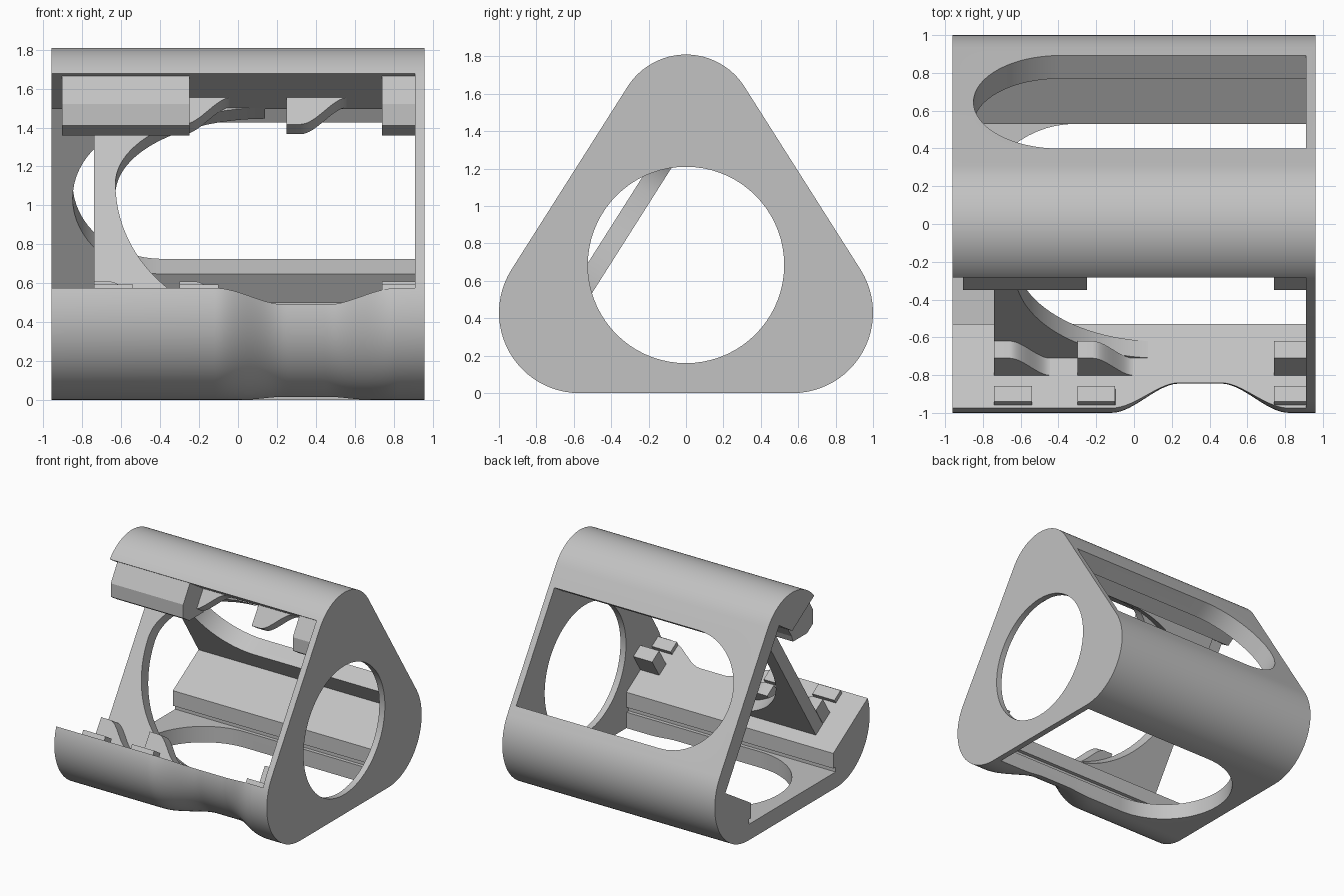
import bpy, bmesh
from math import sin, cos, pi, radians

if "Cube" in bpy.data.objects:
    bpy.data.objects.remove(bpy.data.objects["Cube"])

grey = bpy.data.materials.new("plain grey")
grey.use_nodes = True
grey.diffuse_color = (0.54, 0.54, 0.54, 1)
grey.node_tree.nodes["Principled BSDF"].inputs["Base Color"].default_value = (0.54, 0.54, 0.54, 1)

C, S = 0.845, 0.536            # normal of the sloped sides
LOW, HIGH = -0.037, 1.264      # pocket limits measured along the slope
LEFT, RIGHT, PLATE = -0.96, 0.96, 0.91


# Mappings from profile coordinates to space
def along_x(u, v, w):
    return (w, u, v)


def upright(u, v, w):
    return (u, v, w)


def front_slope(x, t, n):
    return (x, S * t - C * n, C * t + S * n)


def back_slope(x, t, n):
    return (x, C * n - S * t, C * t + S * n)


def loft(name, sections):
    bm = bmesh.new()
    rings = [[bm.verts.new(p) for p in sec] for sec in sections]
    for a, b in zip(rings, rings[1:]):
        for i in range(len(a)):
            j = (i + 1) % len(a)
            bm.faces.new((a[i], a[j], b[j], b[i]))
    bm.faces.new(rings[0])
    bm.faces.new(rings[-1])
    bmesh.ops.recalc_face_normals(bm, faces=bm.faces)
    mesh = bpy.data.meshes.new(name)
    bm.to_mesh(mesh)
    bm.free()
    mesh.materials.append(grey)
    ob = bpy.data.objects.new(name, mesh)
    bpy.context.collection.objects.link(ob)
    return ob


def prism(name, pts, lo, hi, place):
    return loft(name, [[place(u, v, w) for u, v in pts] for w in (lo, hi)])


def select(ob):
    bpy.ops.object.select_all(action='DESELECT')
    ob.select_set(True)
    bpy.context.view_layer.objects.active = ob


def cut(ob, cutter):
    cutter.hide_render = True
    select(ob)
    mod = ob.modifiers.new("cut", 'BOOLEAN')
    mod.operation, mod.solver, mod.object = 'DIFFERENCE', 'EXACT', cutter
    bpy.ops.object.modifier_apply(modifier=mod.name)
    bpy.data.objects.remove(cutter)


def smooth(ob):
    select(ob)
    bpy.ops.object.shade_smooth_by_angle(angle=radians(28))


def arc(cx, cy, rx, ry, a, b, n):
    angles = [radians(a + (b - a) * i / n) for i in range(n + 1)]
    return [(cx + rx * cos(k), cy + ry * sin(k)) for k in angles]


def ease(k):
    k = min(max(k, 0), 1)
    return k * k * (3 - 2 * k)


# Rounded triangular body with a finger scoop in the front lower corner
def section(x):
    dent = 0.155 * ease((x + 0.12) / 0.36) * ease((0.82 - x) / 0.36)
    front = [(y + dent, z) for y, z in arc(-0.57, 0.43, 0.43, 0.43, 270, 147.6, 24)]
    top = arc(0, 1.44, 0.37, 0.37, 147.6, 32.4, 24)
    back = arc(0.57, 0.43, 0.43, 0.43, 32.4, -90, 24)
    return [(x, y, z) for y, z in front + top + back]


stations = [LEFT] + [-0.12 + 0.94 * i / 40 for i in range(41)] + [RIGHT]
frame = loft("frame", [section(x) for x in stations])

# Inner cavity, open at the front and at one end
cavity = [(-0.53, 0.13), (0.53, 0.13), (0.56, 0.13), (0.56, 0.17), (0.53, 0.17),
          (0.53, 0.293), (0.862, 0.5), (0.168, 1.604), (0, 1.496), (-0.4, 1.75),
          (-1.2, 0.718), (-0.53, 0.293), (-0.53, 0.17), (-0.56, 0.17), (-0.56, 0.13)]
cavity.remove((-0.53, 0.13))
cavity.remove((0.53, 0.13))
cut(frame, prism("cavity_cutter", cavity, -1.1, PLATE, along_x))

# Round-ended windows in the back and bottom, round hole in the end plate
back_window = [(PLATE, 0.134)] + arc(-0.39, 0.594, 0.46, 0.46, 270, 90, 32) + [(PLATE, 1.054)]
cut(frame, prism("back_window_cutter", back_window, 0.92, 1.3, back_slope))
base_window = [(PLATE, -0.53)] + arc(-0.31, 0, 0.53, 0.53, 270, 90, 32) + [(PLATE, 0.53)]
cut(frame, prism("base_window_cutter", base_window, -0.1, 0.15, upright))
hole = arc(0, 0.685, 0.525, 0.525, 0, 360, 72)[:-1]
cut(frame, prism("end_hole_cutter", hole, 0.85, 1.1, along_x))
smooth(frame)

# Recessed front panel with a swept opening
tip_lower = arc(0.14, 0.8, 0.77, 0.84, 270, 180, 24)
tip_upper = arc(0.14, 0.8, 0.77, 0.46, 180, 90, 24)[1:]
panel = [(-0.74, LOW - 0.01)] + [p for p in tip_lower + tip_upper] + [(-0.74, HIGH - 0.004)]
smooth(prism("recessed_panel", panel, 0.71, 0.815, front_slope))


# Retaining tabs: straight, then sweeping back into the pocket wall
def tab(name, x0, x1, x2, depth, n0, n1, base, side):
    pts = [(x0, base - side * 0.01), (x0, base + side * depth)]
    if x2 > x1:
        for i in range(17):
            k = i / 16
            pts.append((x1 + (x2 - x1) * k, base + side * depth * (1 - ease(k))))
        pts.append((x2, base - side * 0.01))
    else:
        pts += [(x1, base + side * depth), (x1, base - side * 0.01)]
    smooth(prism(name, pts, n0, n1, front_slope))


for i, (x0, x1, x2) in enumerate([(-0.74, -0.66, -0.44), (-0.3, -0.22, 0), (0.74, PLATE, 0)]):
    tab(f"lower_tab_{i + 1}", x0, x1, x2, 0.17, 0.818, 0.925, LOW, 1)
    end = x1 if x1 > 0.5 else x0 + 0.2
    tab(f"lower_ridge_{i + 1}", x0, end, 0 if x1 > 0.5 else end + 0.001, 0.035, 1.015, 1.11, LOW, 1)

for i, (x0, x1, x2) in enumerate([(-0.905, -0.28, -0.03), (0.25, 0.32, 0.57), (0.74, PLATE, 0)]):
    tab(f"upper_tab_{i + 1}", x0, x1, x2, 0.165, 0.815, 0.91, HIGH, -1)

# Deeper upper clips next to both ends
clip = [(-0.26, 1.67), (-0.35, 1.52), (-0.35, 1.41), (-0.27, 1.36), (-0.09, 1.36), (-0.03, 1.52)]
for name, x0, x1 in (("upper_clip_left", 0.74, PLATE), ("upper_clip_right", -0.905, -0.25)):
    prism(name, clip, x0, x1, along_x)
